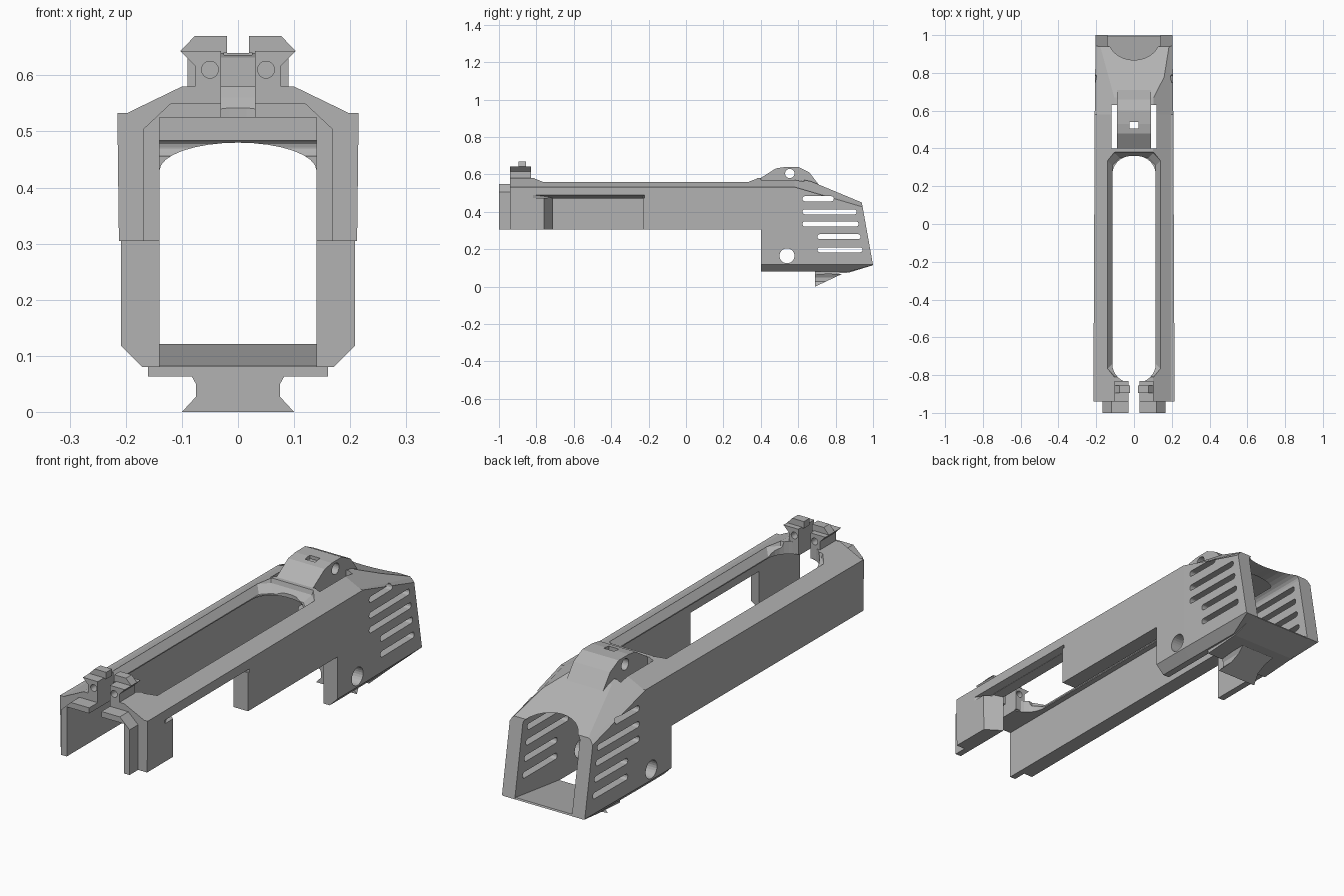
import bpy, bmesh, math
from mathutils import Vector

if "Cube" in bpy.data.objects:
    bpy.data.objects.remove(bpy.data.objects["Cube"], do_unlink=True)

grey = bpy.data.materials.new("plain grey")
grey.use_nodes = True
grey.diffuse_color = (0.45, 0.45, 0.45, 1)
grey.node_tree.nodes["Principled BSDF"].inputs["Base Color"].default_value = (0.45, 0.45, 0.45, 1)


def finish(name, bm):
    bmesh.ops.recalc_face_normals(bm, faces=bm.faces)
    mesh = bpy.data.meshes.new(name)
    bm.to_mesh(mesh)
    bm.free()
    mesh.materials.append(grey)
    obj = bpy.data.objects.new(name, mesh)
    bpy.context.collection.objects.link(obj)
    return obj


def loft(name, rings):
    """Skin matching closed rings of points and cap both ends."""
    bm = bmesh.new()
    loops = [[bm.verts.new(p) for p in ring] for ring in rings]
    n = len(loops[0])
    for a, b in zip(loops, loops[1:]):
        for i in range(n):
            j = (i + 1) % n
            bm.faces.new((a[i], a[j], b[j], b[i]))
    bm.faces.new(loops[0])
    bm.faces.new(loops[-1])
    return finish(name, bm)


def along_x(name, profile, a, b):
    return loft(name, [[(x, y, z) for y, z in profile] for x in (a, b)])


def along_y(name, profile, a, b):
    return loft(name, [[(x, y, z) for x, z in profile] for y in (a, b)])


def box(name, x, y, z):
    return along_x(name, [(y[0], z[0]), (y[1], z[0]), (y[1], z[1]), (y[0], z[1])], *x)


def mirrored(half):
    return half + [(-x, z) for x, z in reversed(half)]


def circle(u, v, r, n=24):
    return [(u + r * math.cos(t * math.tau / n), v + r * math.sin(t * math.tau / n)) for t in range(n)]


def stadium(u0, u1, v0, v1, r, n=8):
    """Rounded rectangle outline."""
    pts = []
    corners = [(u1 - r, v1 - r), (u0 + r, v1 - r), (u0 + r, v0 + r), (u1 - r, v0 + r)]
    for k, (u, v) in enumerate(corners):
        for i in range(n + 1):
            t = (k + i / n) * math.pi / 2
            pts.append((u + r * math.cos(t), v + r * math.sin(t)))
    return pts


def boolean(obj, tool, op="DIFFERENCE"):
    mod = obj.modifiers.new("cut", "BOOLEAN")
    mod.object, mod.operation, mod.solver = tool, op, "EXACT"
    dg = bpy.context.evaluated_depsgraph_get()
    mesh = bpy.data.meshes.new_from_object(obj.evaluated_get(dg))
    obj.modifiers.clear()
    obj.data = mesh
    bpy.data.objects.remove(tool, do_unlink=True)


# Outer shell: tapering section trimmed by the side outline
front = mirrored([(.172, .08), (.21, .118), (.215, .533), (.197, .533), (.1, .58)])
middle = mirrored([(.17, .08), (.208, .118), (.208, .533), (.195, .533), (.1, .58)])
rear = mirrored([(.165, .08), (.203, .118), (.203, .41), (.19, .43), (.12, .5)])
shell = loft("main_shell", [[(x, y, z) for x, z in sec]
                            for y, sec in ((-.94, front), (.58, middle), (1.0, rear))])
outline = [(-.95, .305), (.4, .305), (.4, .07), (.87, .07), (.87, .08), (1.0, .115),
           (.94, .45), (.7, .55), (.628, .58), (.6, .62), (-.95, .62)]
boolean(shell, along_x("trim", outline, -.4, .4), "INTERSECT")

# Inner channel, with an arched ceiling at the back
boolean(shell, box("channel", (-.14, .14), (-1.1, .64), (-.1, .525)))
arch = [(.14, -.1)] + [(.14 * math.cos(t * math.pi / 16), .43 + .05 * math.sin(t * math.pi / 16))
                       for t in range(17)] + [(-.14, -.1)]
boolean(shell, along_y("arch", arch, .6, 1.1))

# Long top opening with a chamfered rim, and the split at the front
slot = stadium(-.115, .115, -.84, .36, .1)
boolean(shell, loft("slot", [[(x, y, z) for x, y in slot] for z in (.45, .7)]))
rim = [stadium(-.115 - g, .115 + g, -.78 - g, .35 + g, .04, 1) for g in (0, .025, .035)]
boolean(shell, loft("rim", [[(x, y, z) for x, y in r] for r, z in zip(rim, (.53, .56, .6))]))
boolean(shell, box("split", (-.03, .03), (-1.1, -.79), (.5, .7)))

# Side port on one wall only, open at the bottom
boolean(shell, loft("port", [
    [(.1, -.685, .2), (.1, -.23, .2), (.1, -.23, .463), (.1, -.685, .463)],
    [(.23, -.77, .2), (.23, -.23, .2), (.23, -.23, .492), (.23, -.77, .492)]]))
boolean(shell, loft("port_lip", [
    [(.18, -.75, .475), (.18, -.23, .475), (.18, -.23, .482), (.18, -.75, .482)],
    [(.23, -.85, .475), (.23, -.215, .475), (.23, -.215, .495), (.23, -.85, .495)]]))

# Pockets beside the rear sight
boolean(shell, box("pocket", (-.12, .12), (.4, .63), (.5, .7)))

# Vent slots and pin holes through both rear walls
vents = [(.623, .79, .47), (.623, .912, .4), (.623, .922, .335), (.703, .933, .267), (.703, .944, .197)]
for y0, y1, z in vents:
    boolean(shell, along_x("vent", stadium(y0, y1, z - .0135, z + .0135, .012, 3), -.3, .3))
boolean(shell, along_x("pin", circle(.54, .165, .04), -.3, .3))

# Front prongs and front sight halves
for side, s in (("left", 1), ("right", -1)):
    def flip(half):
        return [(s * x, z) for x, z in half]
    prong = [(.14, .305), (.168, .305), (.168, .505), (.12, .55), (.03, .55), (.03, .525), (.14, .525)]
    along_y(side + "_front_prong", flip(prong), -1.0, -.935)
    base = [(.03, .53), (.077, .53), (.077, .617), (.103, .643), (.03, .643)]
    sight = along_y(side + "_front_sight_base", flip(base), -.94, -.83)
    boolean(sight, along_y("hole", circle(s * .05, .61, .015), -1.1, -.7))
    along_y(side + "_front_sight_post",
            flip([(.02, .64), (.103, .643), (.077, .67), (.02, .67)]), -.895, -.855)

# Rear sight block with a cross hole and a small square well
hump = [(.395, .527), (.395, .578), (.48, .632), (.53, .64), (.6, .64), (.66, .61), (.71, .545), (.66, .527)]
rear_sight = along_x("rear_sight", hump, -.09, .09)
boolean(rear_sight, along_x("cross", circle(.555, .605, .025), -.2, .2))
boolean(rear_sight, box("well", (-.025, .025), (.505, .54), (.4, .8)))

# Rear floor and the flared wedge under it
along_x("rear_floor", [(.69, .063), (.87, .075), (.998, .114), (.995, .121), (.69, .082)], -.16, .16)
fin = along_y("under_wedge", mirrored([(.1, 0), (.075, .027), (.075, .05), (.085, .068)]), .69, .9)
boolean(fin, along_x("slope", [(.6, 0), (.69, 0), (.86, .08), (.6, .08)], -.2, .2), "INTERSECT")

for obj in bpy.context.scene.objects:
    if obj.type == "MESH":
        obj.data.materials.clear()
        obj.data.materials.append(grey)
